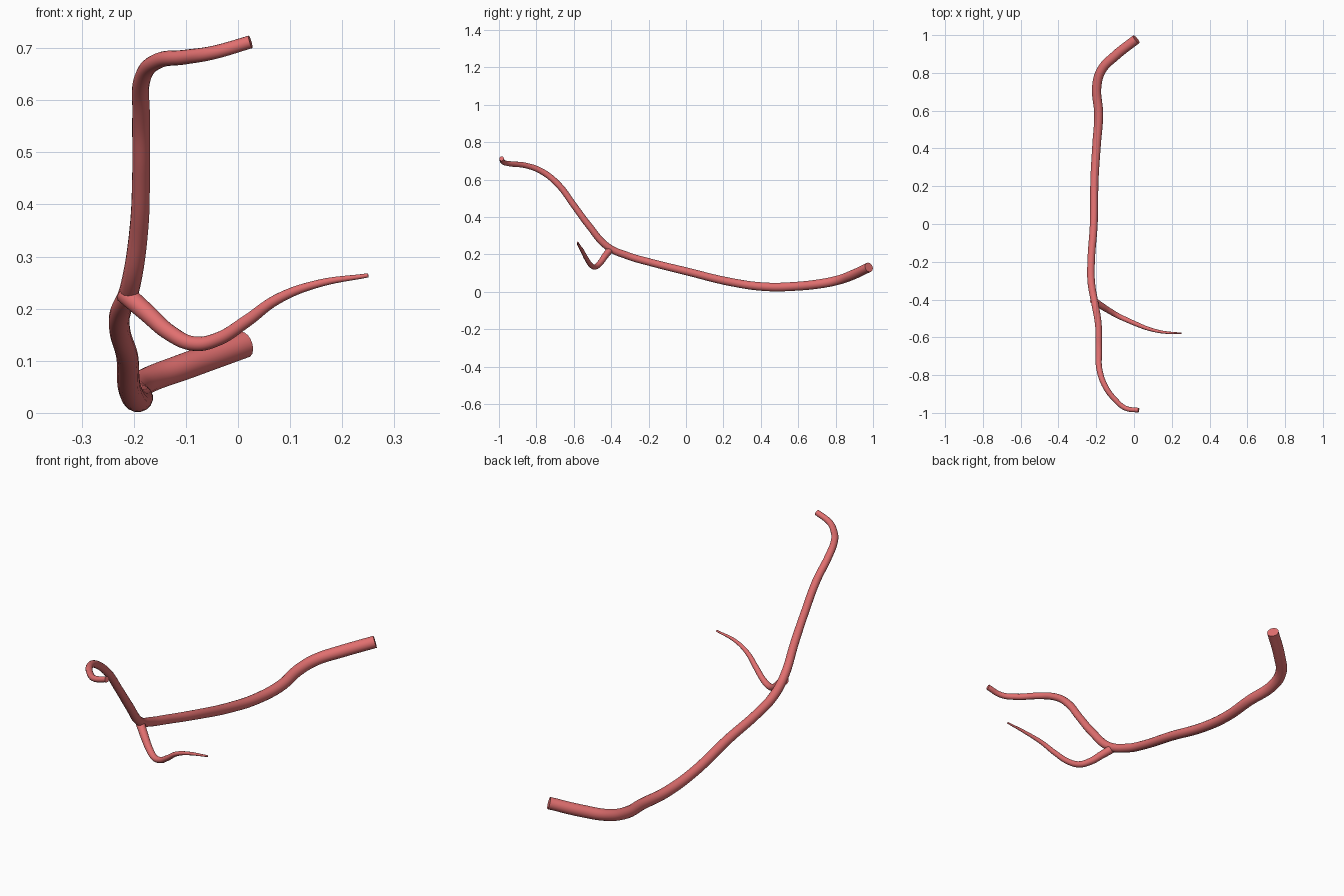
import bpy, math

# One shared red material
mat = bpy.data.materials.new("vessel_red")
mat.diffuse_color = (0.75, 0.16, 0.16, 1)


def tube(name, points):
    """Tapered smooth tube through (x, y, z, radius) points, capped at both ends."""
    cu = bpy.data.curves.new(name, 'CURVE')
    cu.dimensions = '3D'
    cu.bevel_depth = 1.0
    cu.bevel_resolution = 6
    cu.resolution_u = 8
    cu.use_fill_caps = True
    sp = cu.splines.new('BEZIER')
    sp.bezier_points.add(len(points) - 1)
    for bp, (x, y, z, r) in zip(sp.bezier_points, points):
        bp.co = (x, y, z)
        bp.radius = r
        bp.handle_left_type = bp.handle_right_type = 'AUTO'
    ob = bpy.data.objects.new(name, cu)
    bpy.context.collection.objects.link(ob)
    bpy.ops.object.select_all(action='DESELECT')
    ob.select_set(True)
    bpy.context.view_layer.objects.active = ob
    bpy.ops.object.convert(target='MESH')
    ob = bpy.context.object
    ob.data.materials.clear()
    ob.data.materials.append(mat)
    bpy.ops.object.shade_smooth_by_angle(angle=math.radians(40))
    return ob


# Main vessel, from the thick rear end to the thin raised front end
tube("main_vessel", [
    (0.012, 0.978, 0.131, 0.026),
    (-0.10, 0.89, 0.090, 0.026),
    (-0.172, 0.815, 0.063, 0.025),
    (-0.197, 0.73, 0.045, 0.025),
    (-0.187, 0.58, 0.029, 0.024),
    (-0.198, 0.42, 0.027, 0.023),
    (-0.209, 0.24, 0.052, 0.022),
    (-0.213, 0.0, 0.110, 0.021),
    (-0.227, -0.20, 0.160, 0.020),
    (-0.226, -0.31, 0.192, 0.020),
    (-0.207, -0.42, 0.242, 0.019),
    (-0.190, -0.52, 0.355, 0.018),
    (-0.186, -0.60, 0.463, 0.017),
    (-0.186, -0.68, 0.570, 0.017),
    (-0.183, -0.77, 0.643, 0.016),
    (-0.152, -0.86, 0.676, 0.015),
    (-0.10, -0.93, 0.683, 0.014),
    (-0.045, -0.975, 0.692, 0.013),
    (0.024, -0.986, 0.712, 0.0125),
])

# Side branch, dipping and then rising to a fine tip
tube("side_branch", [
    (-0.218, -0.402, 0.230, 0.019),
    (-0.175, -0.432, 0.192, 0.0175),
    (-0.13, -0.460, 0.153, 0.0155),
    (-0.085, -0.486, 0.133, 0.014),
    (-0.04, -0.507, 0.141, 0.013),
    (0.015, -0.531, 0.175, 0.012),
    (0.075, -0.554, 0.218, 0.010),
    (0.15, -0.572, 0.247, 0.0075),
    (0.25, -0.579, 0.264, 0.004),
])
